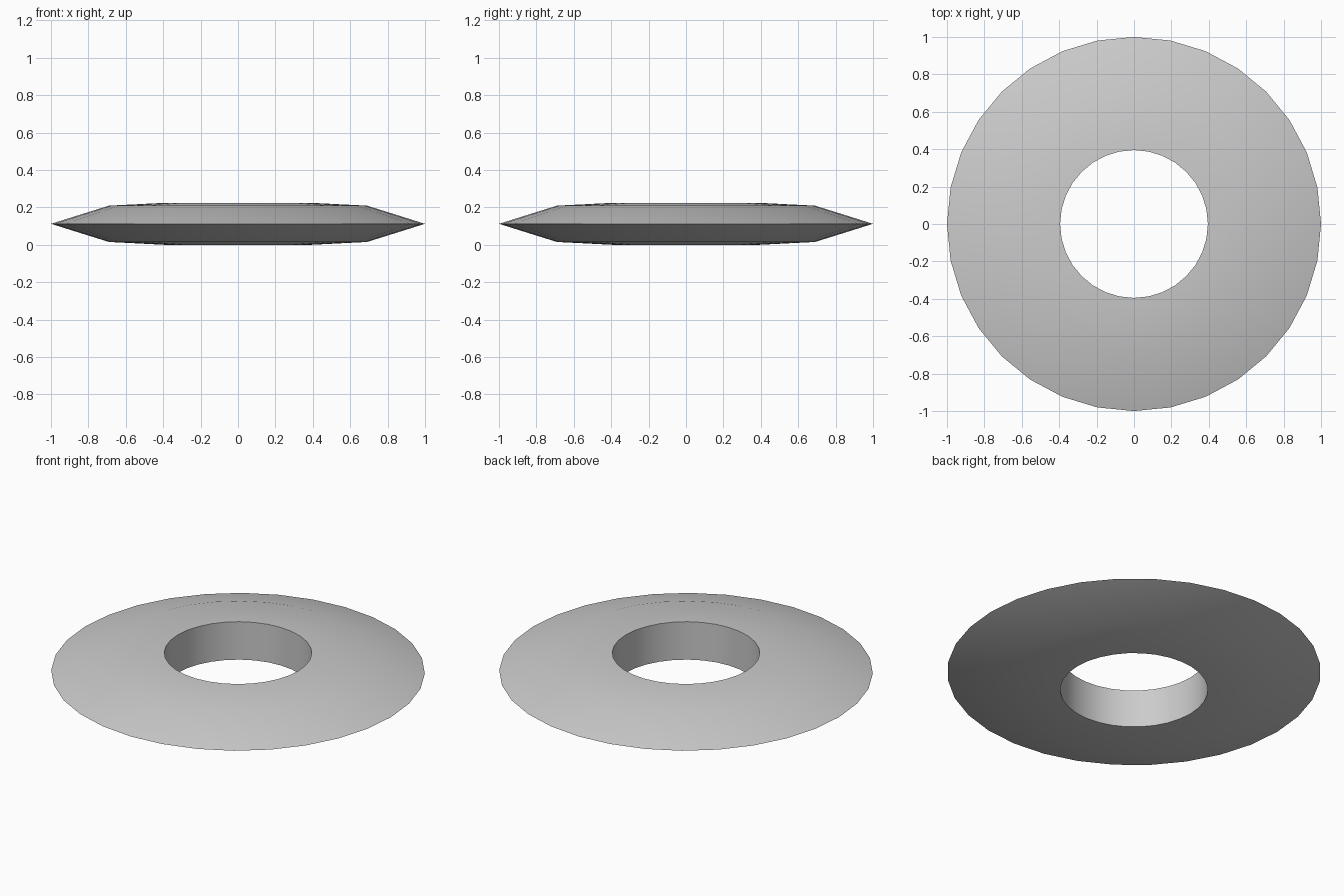
import bpy, bmesh, math

if "Cube" in bpy.data.objects:
    bpy.data.objects.remove(bpy.data.objects["Cube"])

SIDES = 32
# Closed cross-section (radius, height): hole wall, shallow faces, knife-edge rim
PROFILE = [(0.395, 0.0), (0.69, 0.015), (1.0, 0.112), (0.69, 0.209), (0.395, 0.224)]

bm = bmesh.new()
rings = []
for i in range(SIDES):
    a = 2 * math.pi * i / SIDES
    rings.append([bm.verts.new((r * math.cos(a), r * math.sin(a), z)) for r, z in PROFILE])

# Join neighbouring cross-sections into a ring
n = len(PROFILE)
for i in range(SIDES):
    p, q = rings[i], rings[(i + 1) % SIDES]
    for j in range(n):
        k = (j + 1) % n
        bm.faces.new((p[j], q[j], q[k], p[k]))
bmesh.ops.recalc_face_normals(bm, faces=bm.faces[:])

mesh = bpy.data.meshes.new("ring_disc")
bm.to_mesh(mesh)
bm.free()
disc = bpy.data.objects.new("ring_disc", mesh)
bpy.context.collection.objects.link(disc)

# Smooth faces, sharp rim and hole edges
bpy.context.view_layer.objects.active = disc
disc.select_set(True)
bpy.ops.object.shade_smooth_by_angle(angle=math.radians(30))
